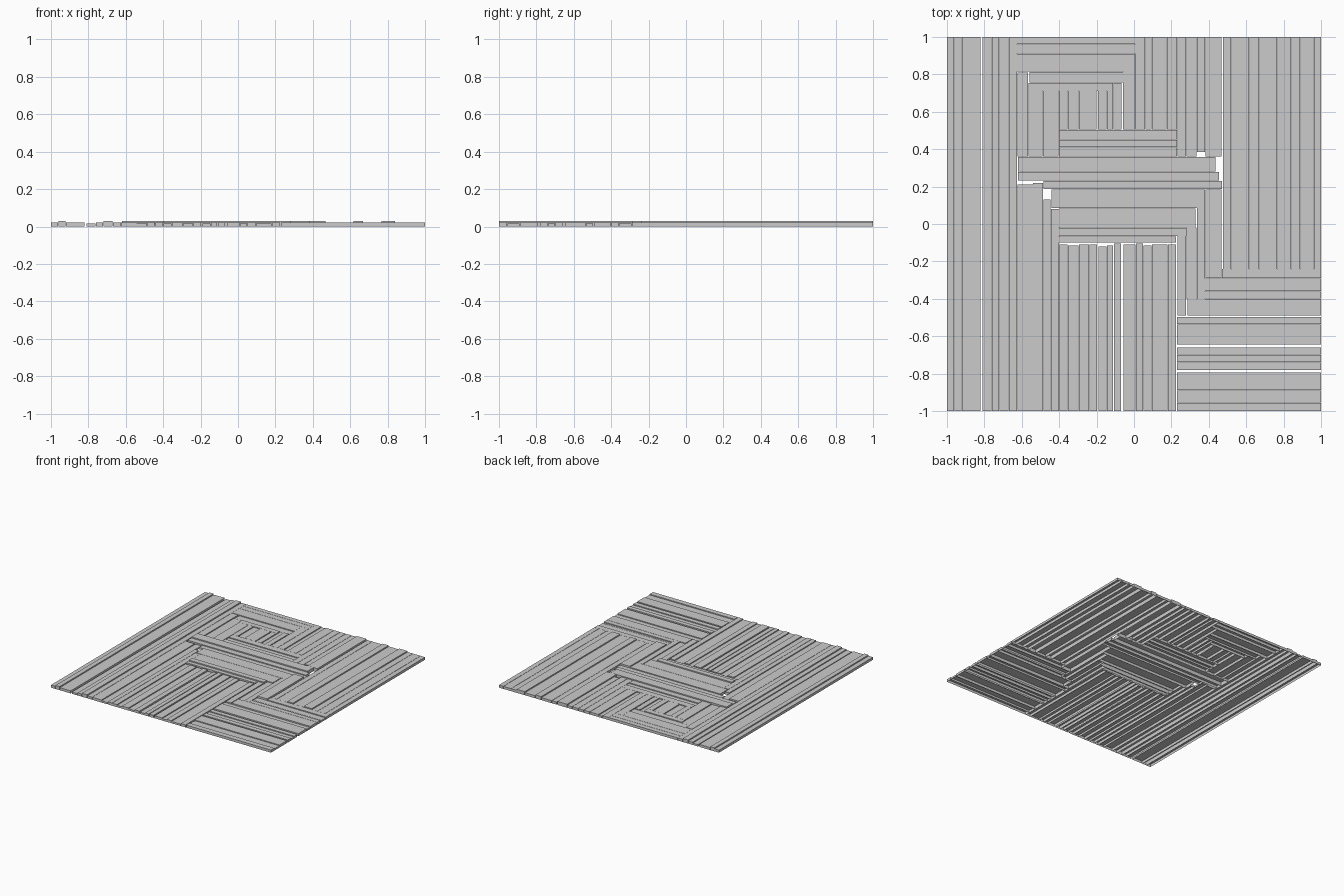
import bpy, bmesh
from mathutils import Vector

if "Cube" in bpy.data.objects:
    bpy.data.objects.remove(bpy.data.objects["Cube"])

GAP = 0.0025


def plank(name, x0, x1, y0, y1, h):
    """Open-bottomed board: a top face with four skirts."""
    bm = bmesh.new()
    bmesh.ops.create_cube(bm, size=1)
    bm.faces.ensure_lookup_table()
    low = [f for f in bm.faces if f.normal.z < -0.5]
    bmesh.ops.delete(bm, geom=low, context='FACES_ONLY')
    for v in bm.verts:
        v.co = Vector((x1 if v.co.x > 0 else x0,
                       y1 if v.co.y > 0 else y0,
                       h if v.co.z > 0 else 0))
    me = bpy.data.meshes.new(name)
    bm.to_mesh(me)
    bm.free()
    bpy.context.collection.objects.link(bpy.data.objects.new(name, me))


def run(name, axis, cuts, lo, hi, tall=(), low=()):
    """Row of boards between successive cuts; axis is the board direction.
    lo / hi: ends shared by all boards or one per board."""
    n = len(cuts) - 1
    los = lo if isinstance(lo, (list, tuple)) else [lo] * n
    his = hi if isinstance(hi, (list, tuple)) else [hi] * n
    for i in range(n):
        a, b = sorted(cuts[i:i + 2])
        if b - a < 0.016:          # narrow cut = open gap
            continue
        h = 0.029 if i in tall else 0.015 if i in low else 0.021
        a, b = (a if a == -1 else a + GAP / 2), (b if b == 1 else b - GAP / 2)
        s, e = los[i], his[i]
        if axis == 'Y':
            plank(f"{name}_{i}", a, b, s, e, h)
        else:
            plank(f"{name}_{i}", s, e, a, b, h)


# full-length boards on the left
run("left_board", 'Y', [-1, -.96, -.92, -.82, -.81, -.76, -.72, -.67, -.625],
    -1, 1, tall=(1, 6), low=(4,))

# stepped boards below the centre band
run("step_board", 'Y', [-.625, -.54, -.485, -.445, -.40], -1,
    [.21, .22, .13, .08], low=(1,))

# lower middle boards
run("lower_board", 'Y', [-.40, -.355, -.295, -.24, -.197], -1,
    [-.11, -.115, -.11, -.11], low=(0, 2))
run("lower_mid_board", 'Y', [-.192, -.145, -.11], -1, [-.12, -.115], low=(0,))
run("lower_thin_board", 'Y', [-.107, -.068], -1, -.105)
run("lower_right_board", 'Y', [-.058, .01, .05, .095, .18, .225], -1,
    [-.11, -.105, -.115, -.11, -.11], low=(1, 3))

# central horizontal band
run("band_board", 'X', [.36, .28, .23, .185, .085, -.02, -.065, -.10],
    [-.62, -.62, -.483, -.44, -.40, -.40, -.40],
    [.435, .455, .47, .38, .33, .28, .225], tall=(0, 5), low=(2,))

# descending corner boards right of the band
run("corner_board", 'Y', [.23, .28, .335, .38, .47],
    [-.49, -.40, -.40, -.29], [-.065, -.02, .085, .185], low=(1,), tall=(3,))

# lower right horizontal boards
run("right_low_board", 'X', [-.24, -.29, -.345, -.36, -.40, -.49],
    [.47, .38, .38, .38, .285], 1, low=(1,))
run("right_low_strip", 'X', [-.345, -.36], .38, 1)
plank("right_low_filler", .38, 1, -.359, -.346, .015)
run("right_base_board", 'X', [-.495, -.535, -.645, -.66, -.70, -.74, -.782,
    -.794, -.89, -.955, -1], .23, 1, low=(0, 4, 8))

# upper right vertical boards
run("right_board", 'Y', [.475, .52, .615, .67, .765, .84, .89, .96, 1],
    -.24, 1, tall=(2, 4))

# upper middle vertical boards
run("upper_board", 'Y', [-.06, .005, .06, .095, .175, .23, .28, .335, .38, .47],
    [.505, .505, .505, .505, .505, .36, .36, .385, .36],
    [.91, 1, 1, 1, 1, 1, 1, 1, 1], tall=(8,), low=(2,))

# nested frame, top horizontals
run("frame_top_board", 'X', [1, .96, .91, .815, .755, .71],
    [-.625, -.625, -.625, -.56, -.49], [.005, .005, -.06, -.06, -.145],
    low=(3,))

# nested frame, left and inner verticals
run("frame_left_board", 'Y', [-.625, -.565, -.487, -.402, -.355, -.295, -.198],
    [.36, .36, .36, .505, .505, .505], [.81, .755, .71, .71, .71, .71], low=(1, 4))
run("frame_right_board", 'Y', [-.193, -.145, -.11, -.065], .505,
    [.71, .755, .755], low=(1,))

# nested frame, bottom horizontals
run("frame_base_board", 'X', [.505, .45, .41, .36], -.40, .23, low=(1,))
